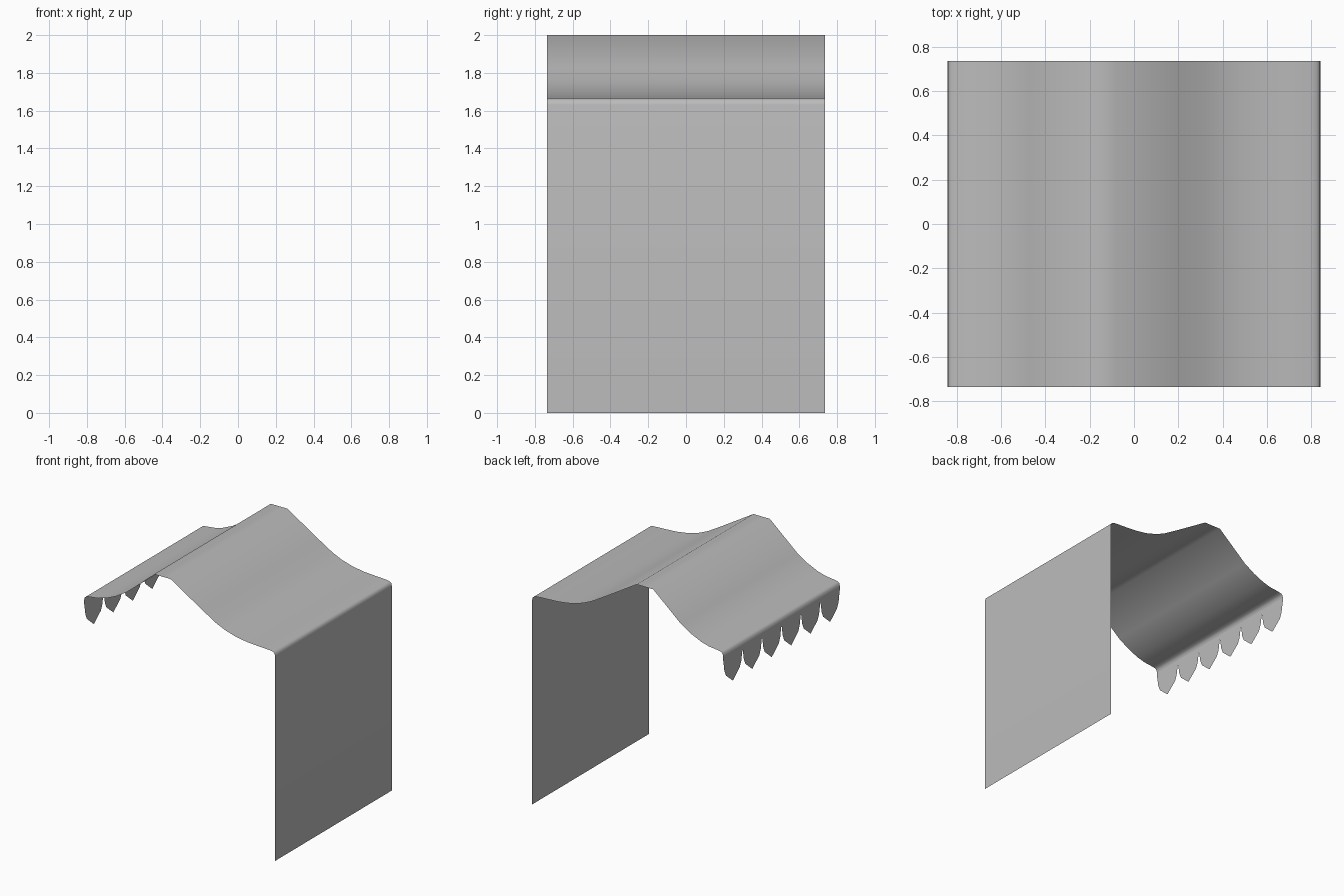
import bpy
import math

cube = bpy.data.objects.get("Cube")
if cube:
    bpy.data.objects.remove(cube, do_unlink=True)

HALF_X, HALF_Y, EAVE = 0.842, 0.735, 1.63
TEETH = 6

grey = bpy.data.materials.new("canvas grey")
grey.use_nodes = True
colour = (0.5, 0.5, 0.5, 1)
grey.diffuse_color = colour
grey.node_tree.nodes["Principled BSDF"].inputs["Base Color"].default_value = colour


def sheet(name, verts, faces):
    mesh = bpy.data.meshes.new(name)
    mesh.from_pydata(verts, [], faces)
    mesh.materials.append(grey)
    obj = bpy.data.objects.new(name, mesh)
    bpy.context.collection.objects.link(obj)
    bpy.ops.object.select_all(action="DESELECT")
    obj.select_set(True)
    bpy.context.view_layer.objects.active = obj
    bpy.ops.object.shade_smooth_by_angle(angle=math.radians(60))
    return obj


def sweep(name, profile):
    # Stretch an x-z profile along y, with the outer side up
    verts = [(x, y, z) for x, z in profile for y in (-HALF_Y, HALF_Y)]
    faces = [(2 * i, 2 * i + 2, 2 * i + 3, 2 * i + 1) for i in range(len(profile) - 1)]
    return sheet(name, verts, faces)


# Draped roof with a flat ridge and rounded eaves, running down into the side wall
roof = [(-HALF_X, EAVE), (-0.838, 1.65), (-0.825, 1.661), (-0.8, 1.667),
        (-0.72, 1.676), (-0.65, 1.695), (-0.56, 1.735), (-0.47, 1.79),
        (-0.225, 2), (-0.08, 2), (0.2, 1.828), (0.32, 1.757), (0.4, 1.722),
        (0.5, 1.693), (0.6, 1.678), (0.7, 1.672), (0.8, 1.667),
        (0.825, 1.661), (0.838, 1.65), (HALF_X, EAVE)]
sweep("roof_and_side_wall", roof + [(HALF_X, 0)])

# Hanging valance: a row of pointed tabs below the other eave
pitch = 2 * HALF_Y / TEETH
half_tab = [(pitch / 2, EAVE), (pitch / 2, 1.6), (0.115, 1.56), (0.107, 1.51), (0.088, 1.465)]
outline = half_tab + [(0, 1.39)] + [(-y, z) for y, z in reversed(half_tab)]
verts, faces = [], []
for i in range(TEETH):
    centre = -HALF_Y + pitch * (i + 0.5)
    start = len(verts)
    verts += [(-HALF_X, centre + y, z) for y, z in outline]
    faces.append(tuple(range(start, len(verts))))
sheet("valance", verts, faces)
